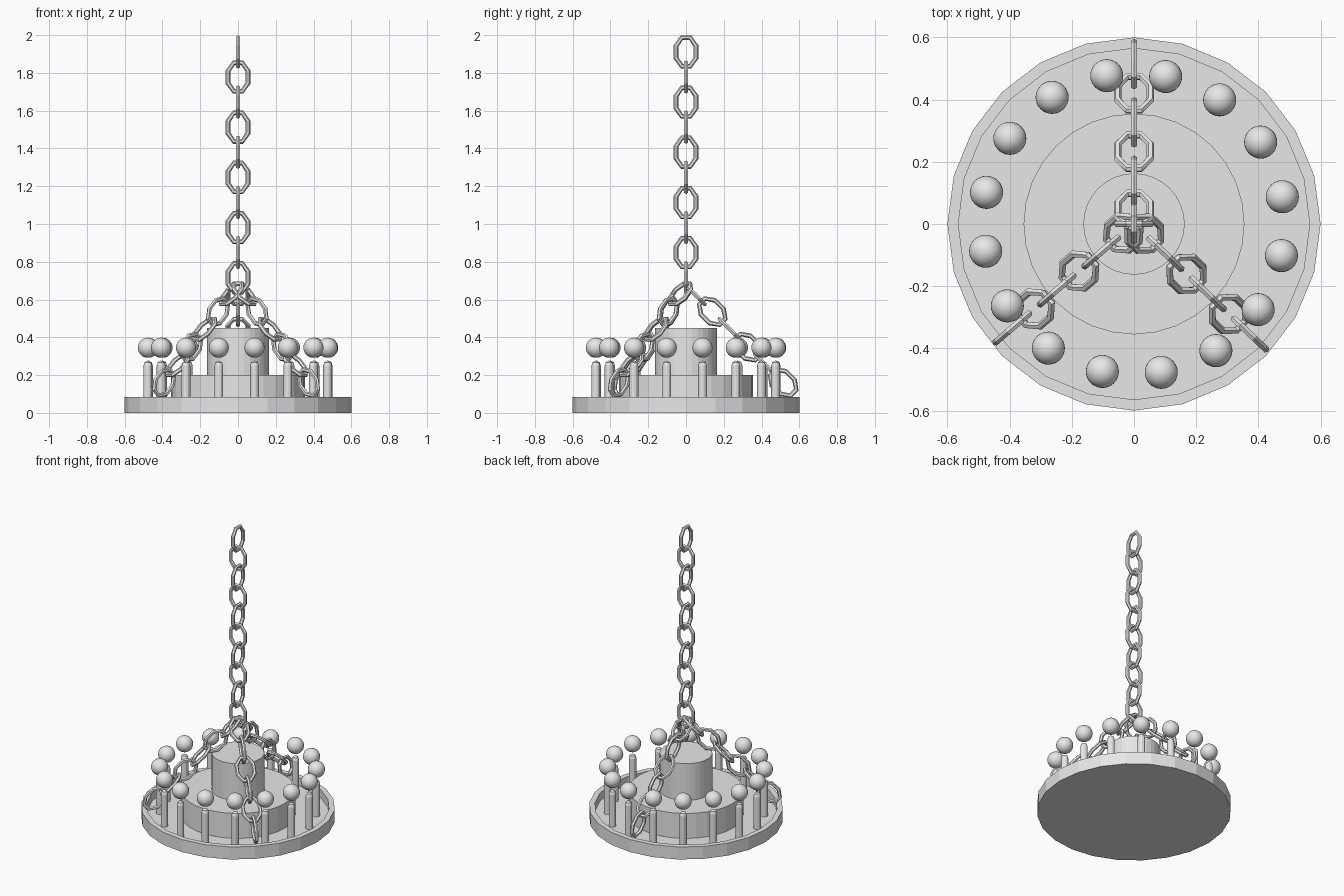
import bpy
import bmesh
from math import cos, sin, pi, radians
from mathutils import Matrix, Vector

cube = bpy.data.objects.get("Cube")
if cube:
    bpy.data.objects.remove(cube, do_unlink=True)

GREY = (0.8, 0.8, 0.8, 1.0)
grey = bpy.data.materials.new("plain_grey")
grey.use_nodes = True
grey.diffuse_color = GREY
for node in grey.node_tree.nodes:
    if node.type == 'BSDF_PRINCIPLED':
        node.inputs["Base Color"].default_value = GREY


def mesh_from(bm, name, smooth=False):
    bmesh.ops.recalc_face_normals(bm, faces=bm.faces)
    for face in bm.faces:
        face.smooth = smooth
    mesh = bpy.data.meshes.new(name)
    bm.to_mesh(mesh)
    bm.free()
    mesh.materials.append(grey)
    return mesh


def place(name, mesh, matrix=Matrix()):
    ob = bpy.data.objects.new(name, mesh)
    ob.matrix_world = matrix
    bpy.context.collection.objects.link(ob)
    return ob


def lathe(name, profile, sides):
    """Spin a (radius, height) profile around z."""
    bm = bmesh.new()
    verts = [bm.verts.new((r, 0, z)) for r, z in profile]
    edges = [bm.edges.new(pair) for pair in zip(verts, verts[1:])]
    bmesh.ops.spin(bm, geom=verts + edges, cent=(0, 0, 0), axis=(0, 0, 1),
                   angle=2 * pi, steps=sides, use_merge=True)
    bmesh.ops.remove_doubles(bm, verts=bm.verts, dist=0.0001)
    return mesh_from(bm, name)


def link_mesh(half_width, half_height, tube, corners=8, sides=6):
    """Octagonal chain link lying in the xz plane, long along z."""
    bm = bmesh.new()
    rings = []
    for i in range(corners):
        a = 2 * pi * (i + 0.5) / corners
        out = Vector((cos(a), 0, sin(a))) / cos(pi / corners)
        centre = Vector((out.x * half_width, 0, out.z * half_height))
        ring = []
        for j in range(sides):
            b = 2 * pi * j / sides
            ring.append(bm.verts.new(centre + out * tube * cos(b)
                                     + Vector((0, tube * sin(b), 0))))
        rings.append(ring)
    for i in range(corners):
        r0, r1 = rings[i], rings[(i + 1) % corners]
        for j in range(sides):
            k = (j + 1) % sides
            bm.faces.new((r0[j], r0[k], r1[k], r1[j]))
    return mesh_from(bm, "chain_link")


# Tray with raised lip, and the two stacked drums
FLOOR = 0.03
place("tray", lathe("tray", [(0, 0), (0.6, 0), (0.6, 0.085), (0.565, 0.085),
                             (0.565, FLOOR), (0, FLOOR)], 24))
for name, radius, bottom, top in (("lower_drum", 0.355, FLOOR, 0.2),
                                  ("upper_drum", 0.163, 0.2, 0.45)):
    place(name, lathe(name, [(0, bottom), (radius, bottom), (radius, top), (0, top)], 32))

# Ring of candles, each with a globe floating above
candle = lathe("candle", [(0, FLOOR), (0.023, FLOOR), (0.023, 0.25),
                          (0.017, 0.268), (0, 0.277)], 12)
bm = bmesh.new()
bmesh.ops.create_uvsphere(bm, u_segments=32, v_segments=16, radius=0.053)
globe = mesh_from(bm, "globe", smooth=True)
COUNT = 16
for i in range(COUNT):
    a = radians(10.4) + 2 * pi * i / COUNT
    x, y = 0.485 * cos(a), 0.485 * sin(a)
    place(f"candle_{i + 1}", candle, Matrix.Translation((x, y, 0)))
    place(f"globe_{i + 1}", globe, Matrix.Translation((x, y, 0.345)))

# Main chain, alternate links turned a quarter
link = link_mesh(0.053, 0.076, 0.012)
STEP = 0.1328
for i in range(10):
    turn = Matrix.Rotation(pi / 2 * (1 - i % 2), 4, 'Z')
    place(f"main_chain_link_{i + 1}", link,
          Matrix.Translation((0, 0, 1.911 - STEP * i)) @ turn)

# Three sloping chains from the main chain down to the tray
for name, angle in (("back", 90), ("right", -139.5), ("left", -43.5)):
    heading = Matrix.Rotation(radians(angle - 90), 4, 'Z')
    slope = Matrix.Rotation(pi / 4, 4, 'X')
    for i in range(6):
        d = STEP * i / 2 ** 0.5
        turn = Matrix.Rotation(pi / 2 * (i % 2), 4, 'Z')
        place(f"{name}_chain_link_{i + 1}", link,
              heading @ Matrix.Translation((0, 0.045 + d, 0.63 - d)) @ slope @ turn)
